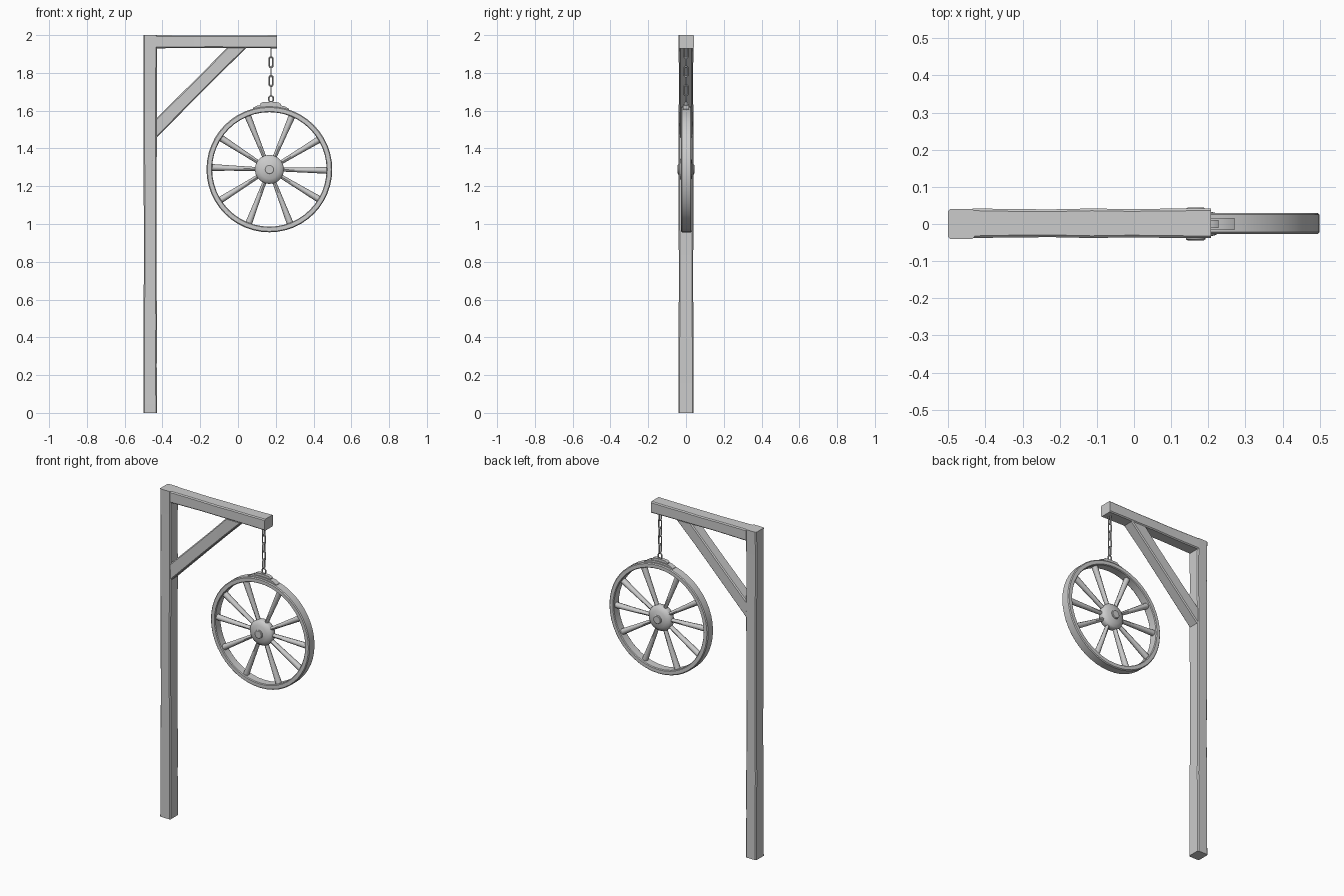
import bpy, bmesh, math, random
from mathutils import Vector, Matrix

if "Cube" in bpy.data.objects:
    bpy.data.objects.remove(bpy.data.objects["Cube"])

random.seed(4)
WHEEL = Vector((0.166, 0, 1.289))


def finish(bm, name, angle=35):
    bmesh.ops.recalc_face_normals(bm, faces=bm.faces)
    me = bpy.data.meshes.new(name)
    bm.to_mesh(me)
    bm.free()
    ob = bpy.data.objects.new(name, me)
    bpy.context.collection.objects.link(ob)
    bpy.ops.object.select_all(action='DESELECT')
    ob.select_set(True)
    bpy.context.view_layer.objects.active = ob
    bpy.ops.object.shade_smooth_by_angle(angle=math.radians(angle))
    return ob


def loft(bm, rings, closed=False):
    vs = [[bm.verts.new(p) for p in r] for r in rings]
    n = len(vs[0])
    for i in range(len(vs) if closed else len(vs) - 1):
        a, b = vs[i], vs[(i + 1) % len(vs)]
        for j in range(n):
            k = (j + 1) % n
            bm.faces.new((a[j], a[k], b[k], b[j]))
    if not closed:
        bm.faces.new(vs[0])
        bm.faces.new(vs[-1])


def timber(name, start, end, side, hs, hy, steps, wear=0.003, skew=(0, 0)):
    """Hand-hewn timber: chamfered rectangle swept along a line, ends cut at a slant by skew."""
    start, end, side = Vector(start), Vector(end), Vector(side)
    along = (end - start).normalized()
    c = 0.006
    rings = []
    for i in range(steps + 1):
        t = i / steps
        w = 0 if i in (0, steps) else wear
        a, b = hs - random.random() * w, hy - random.random() * w
        sk = skew[0] * (1 - t) + skew[1] * t
        prof = [(a, b - c), (a - c, b), (c - a, b), (-a, b - c),
                (-a, c - b), (c - a, -b), (a - c, -b), (a, c - b)]
        rings.append([start.lerp(end, t) + side * u + Vector((0, v, 0)) + along * sk * u
                      for u, v in prof])
    bm = bmesh.new()
    loft(bm, rings)
    return finish(bm, name)


def lathe(name, profile, n, closed=False):
    """Spin (radius, y) points about the wheel axle."""
    bm = bmesh.new()
    loft(bm, [[WHEEL + Vector((r * math.cos(a), y, r * math.sin(a)))
               for a in (2 * math.pi * i / n for i in range(n))] for r, y in profile], closed)
    return finish(bm, name)


def link(name, centre, hw, hh, turn, thick=0.004):
    """Oval chain link, swept with a six-sided wire."""
    rings = []
    rot = Matrix.Rotation(turn, 3, 'Z')
    for i in range(12):
        a = 2 * math.pi * (i + 0.5) / 12
        d = Vector((math.cos(a), 0, math.sin(a)))
        p = d * hw + Vector((0, 0, math.copysign(hh - hw, d.z)))
        rings.append([Vector(centre) + rot @ (p + d * thick * math.cos(b) + Vector((0, thick * math.sin(b), 0)))
                      for b in (math.pi * j / 3 for j in range(6))])
    bm = bmesh.new()
    loft(bm, rings, True)
    return finish(bm, name, 60)


# Upright post, arm and diagonal brace
timber("post", (-0.465, 0, 0), (-0.465, 0, 2), (1, 0, 0), 0.036, 0.040, 8)
timber("arm", (-0.435, 0.002, 1.965), (0.207, 0.002, 1.965), (0, 0, 1), 0.035, 0.040, 6)
s = math.sqrt(0.5)
timber("brace", (-0.435, 0, 1.505), (-0.008, 0, 1.932), (-s, 0, s), 0.037, 0.036, 4, 0.002, (1, -1))

# Wheel rim and hub with end caps
lathe("wheel_rim", [(0.303, -0.022), (0.307, -0.027), (0.328, -0.027), (0.333, -0.022),
                    (0.333, 0.025), (0.328, 0.030), (0.307, 0.030), (0.303, 0.025)], 48, True)
lathe("wheel_hub", [(0.022, -0.044), (0.026, -0.041), (0.026, -0.036), (0.050, -0.031), (0.070, -0.022),
                    (0.077, -0.012), (0.077, 0.012), (0.070, 0.022), (0.050, 0.031), (0.026, 0.036),
                    (0.026, 0.041), (0.022, 0.044)], 20)

# Ten spokes, thicker toward the rim, slightly uneven spacing
for i, deg in enumerate((-1, 31, 67, 112, 147, 178, 212, 249, 291, 329)):
    a = math.radians(deg)
    d, t = Vector((math.cos(a), 0, math.sin(a))), Vector((-math.sin(a), 0, math.cos(a)))
    bm = bmesh.new()
    loft(bm, [[WHEEL + d * r + t * w * math.cos(b) + Vector((0, h * math.sin(b), 0))
               for b in (math.pi * j / 4 for j in range(8))]
              for r, w, h in ((0.06, 0.010, 0.014), (0.2, 0.014, 0.016), (0.308, 0.018, 0.018))])
    finish(bm, f"spoke_{i + 1}", 50)

# Hanging chain: alternate links, then the ring above the wheel
for i in range(5):
    link(f"chain_link_{i + 1}", (0.175, 0, 1.906 - 0.0495 * i), 0.010, 0.028,
         math.pi / 2 if i % 2 == 0 else 0)
link("hanger_ring", (0.175, 0, 1.662), 0.012, 0.016, 0)

# Two stacked bent straps holding the ring to the rim
for name, a0, a1, r0, r1, hy in (("hanger_strap", 72, 105, 0.328, 0.344, 0.016),
                                 ("hanger_block", 80, 98, 0.340, 0.358, 0.011)):
    rings = []
    for i in range(9):
        a = math.radians(a0 + (a1 - a0) * i / 8)
        d = Vector((math.cos(a), 0, math.sin(a)))
        top = r1 - (0.007 if i in (0, 8) else 0)
        rings.append([WHEEL + d * r + Vector((0, y, 0))
                      for r, y in ((r0, -hy), (top, -hy), (top, hy), (r0, hy))])
    bm = bmesh.new()
    loft(bm, rings)
    finish(bm, name)
